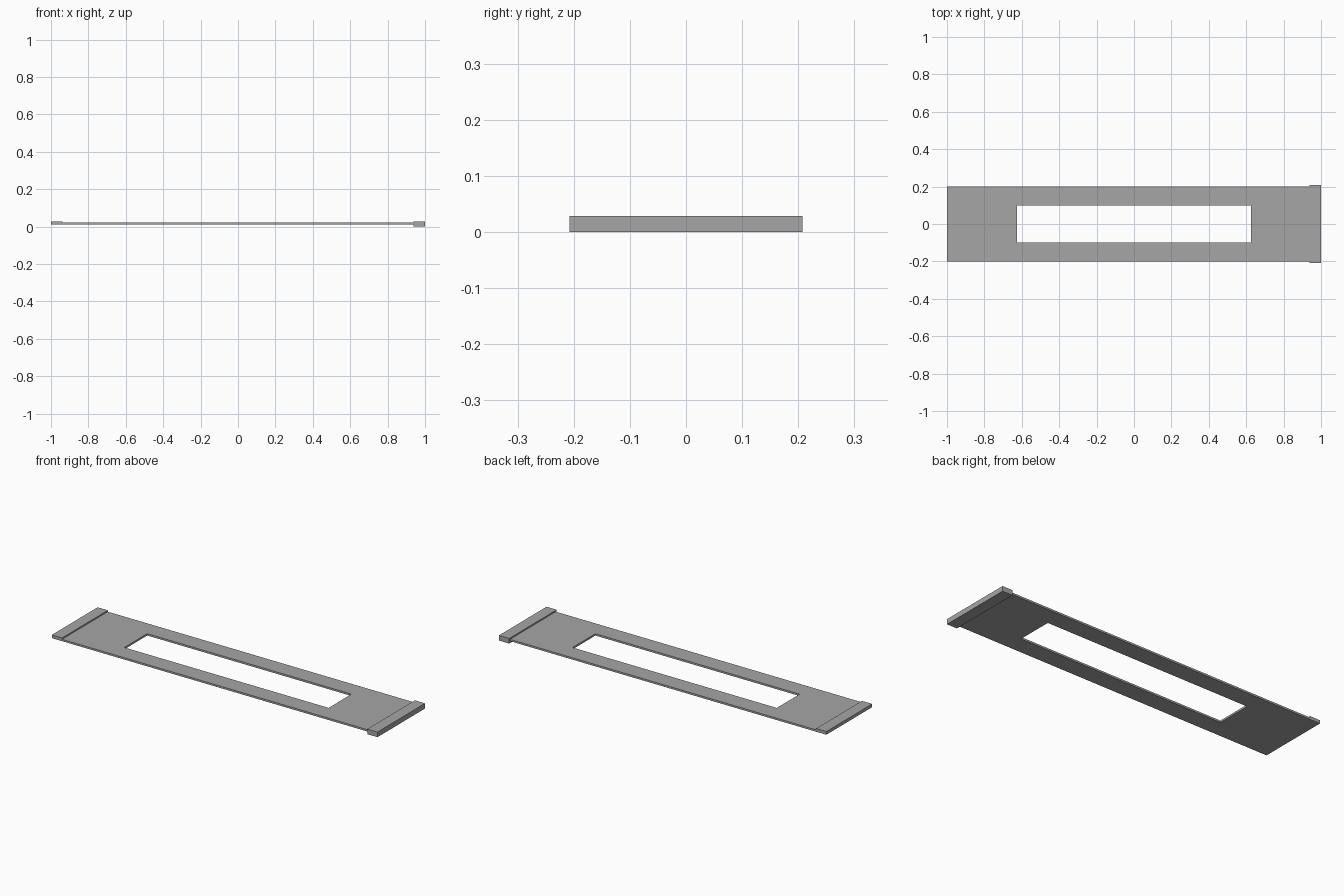
import bpy, bmesh

if "Cube" in bpy.data.objects:
    bpy.data.objects.remove(bpy.data.objects["Cube"])

# Dark grey finish
grey = bpy.data.materials.new("dark_grey")
grey.diffuse_color = (0.38, 0.38, 0.38, 1)
grey.use_nodes = True
grey.node_tree.nodes["Principled BSDF"].inputs["Base Color"].default_value = grey.diffuse_color

def prism(name, x0, x1, half_y, z0, z1):
    """Axis-aligned block, centred on y."""
    bm = bmesh.new()
    bmesh.ops.create_cube(bm, size=1)
    bmesh.ops.scale(bm, vec=(x1 - x0, 2 * half_y, z1 - z0), verts=bm.verts)
    bmesh.ops.translate(bm, vec=((x0 + x1) / 2, 0, (z0 + z1) / 2), verts=bm.verts)
    me = bpy.data.meshes.new(name)
    bm.to_mesh(me)
    bm.free()
    me.materials.append(grey)
    ob = bpy.data.objects.new(name, me)
    bpy.context.collection.objects.link(ob)
    return ob

Z0, Z1, TOP = 0.0104, 0.0208, 0.0285

# Flat plate with a rectangular window
plate = prism("slotted_plate", -1, 1, 0.2, Z0, Z1)
cutter = prism("window_cutter", -0.626, 0.625, 0.1, Z0 - 0.1, Z1 + 0.1)
cutter.hide_render = True
cutter.hide_viewport = True
cut = plate.modifiers.new("window", 'BOOLEAN')
cut.operation = 'DIFFERENCE'
cut.solver = 'EXACT'
cut.object = cutter

# Raised strip on the left end, flush with the plate sides
prism("left_strip", -1, -0.9375, 0.2, Z1, TOP)

# Wider end bar wrapping the right end
prism("right_end_bar", 0.9375, 1, 0.208, 0, TOP)
